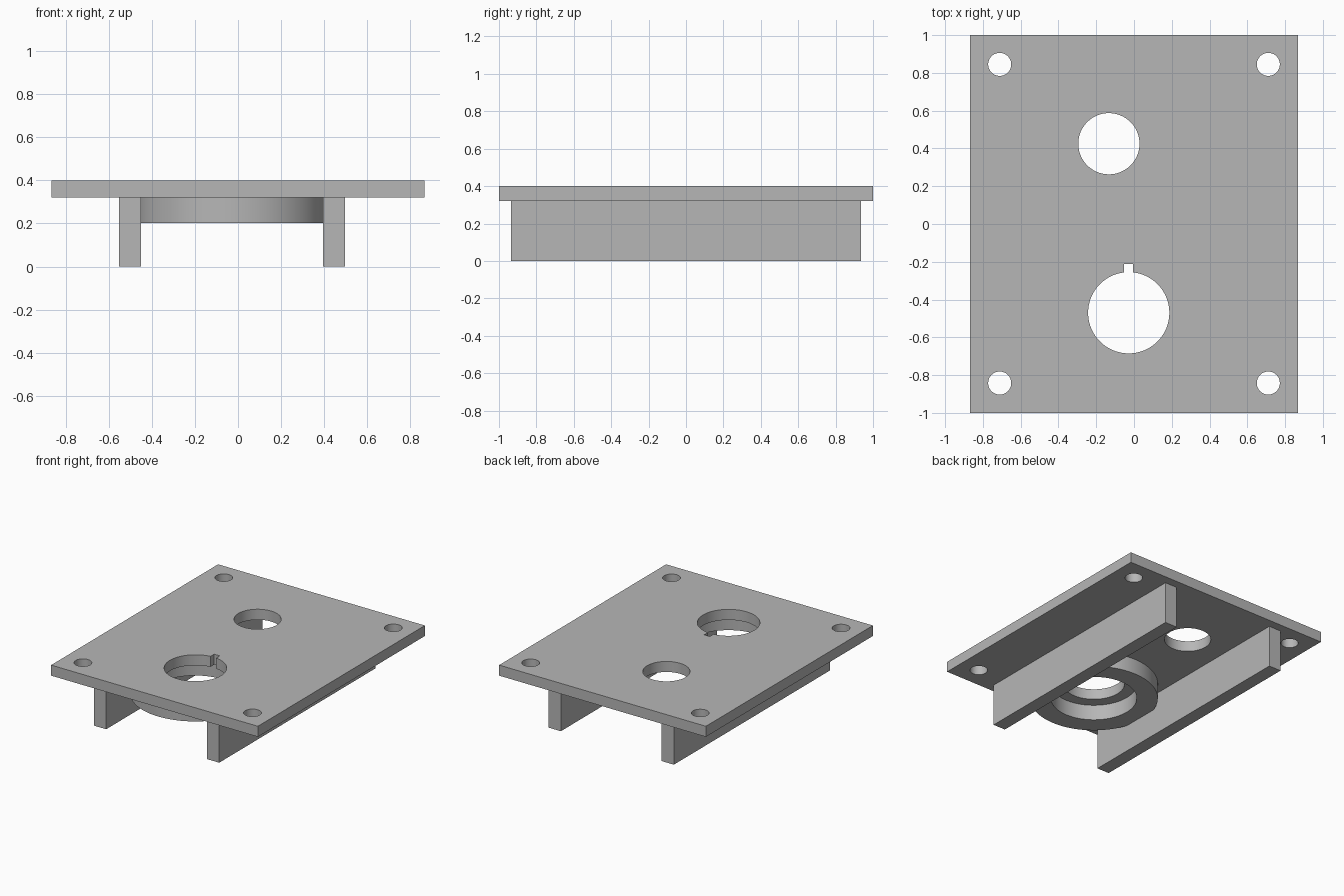
import bpy

cube = bpy.data.objects.get("Cube")
if cube:
    bpy.data.objects.remove(cube, do_unlink=True)

grey = bpy.data.materials.new("plain_grey")
grey.use_nodes = True
colour = (0.47, 0.47, 0.47, 1)
grey.diffuse_color = colour
grey.node_tree.nodes["Principled BSDF"].inputs["Base Color"].default_value = colour


def finish(ob, name):
    ob.name = name
    ob.data.materials.clear()
    ob.data.materials.append(grey)
    return ob


def box(name, x0, x1, y0, y1, z0, z1):
    bpy.ops.mesh.primitive_cube_add(
        size=1, location=((x0 + x1) / 2, (y0 + y1) / 2, (z0 + z1) / 2))
    ob = bpy.context.object
    ob.scale = (x1 - x0, y1 - y0, z1 - z0)
    bpy.ops.object.transform_apply(location=True, rotation=False, scale=True)
    return finish(ob, name)


def cylinder(name, x, y, radius, z0, z1, sides=96):
    bpy.ops.mesh.primitive_cylinder_add(
        vertices=sides, radius=radius, depth=z1 - z0, location=(x, y, (z0 + z1) / 2))
    bpy.ops.object.transform_apply(location=True, rotation=False, scale=True)
    return finish(bpy.context.object, name)


def combine(ob, tool, operation):
    """Apply a boolean and discard the tool."""
    mod = ob.modifiers.new("cut", "BOOLEAN")
    mod.operation, mod.solver, mod.object = operation, "EXACT", tool
    bpy.context.view_layer.objects.active = ob
    bpy.ops.object.modifier_apply(modifier=mod.name)
    bpy.data.objects.remove(tool, do_unlink=True)


def smooth(ob):
    bpy.ops.object.select_all(action="DESELECT")
    ob.select_set(True)
    bpy.context.view_layer.objects.active = ob
    bpy.ops.object.shade_smooth_by_angle(angle=0.5)


UNDER, TOP = 0.32, 0.4            # underside and top of the plate
BORE_X, BORE_Y = -0.028, -0.47    # centre of the keyed bore
RAIL_IN, RAIL_OUT = 0.423, 0.525  # rail faces, measured from the bore centre

# Top plate with keyed bore, round opening and four corner holes
plate = box("top_plate", -0.867, 0.867, -1, 1, UNDER, TOP)
holes = [(BORE_X, BORE_Y, 0.215), (-0.133, 0.425, 0.162)]
holes += [(x, y, 0.061) for x in (-0.711, 0.711) for y in (-0.842, 0.845)]
for x, y, r in holes:
    combine(plate, cylinder("cutter", x, y, r, 0.2, 0.5), "DIFFERENCE")
keyway = box("keyway_cutter", BORE_X - 0.024, BORE_X + 0.024, BORE_Y, -0.212, 0.2, 0.5)
combine(plate, keyway, "DIFFERENCE")
smooth(plate)

# Bearing ring below the bore, trimmed flat where it meets the rails
ring = cylinder("bearing_ring", BORE_X, BORE_Y, 0.447, 0.203, UNDER, 128)
combine(ring, cylinder("cutter", BORE_X, BORE_Y, 0.3, 0.1, 0.5), "DIFFERENCE")
trim = box("trim", BORE_X - RAIL_IN, BORE_X + RAIL_IN, -1, 1, 0.1, 0.5)
combine(ring, trim, "INTERSECT")
smooth(ring)

# Two support rails, mirrored about the bore centre
for name, side in (("right_rail", -1), ("left_rail", 1)):
    x0, x1 = sorted((BORE_X + side * RAIL_IN, BORE_X + side * RAIL_OUT))
    box(name, x0, x1, -0.935, 0.935, 0, UNDER)
